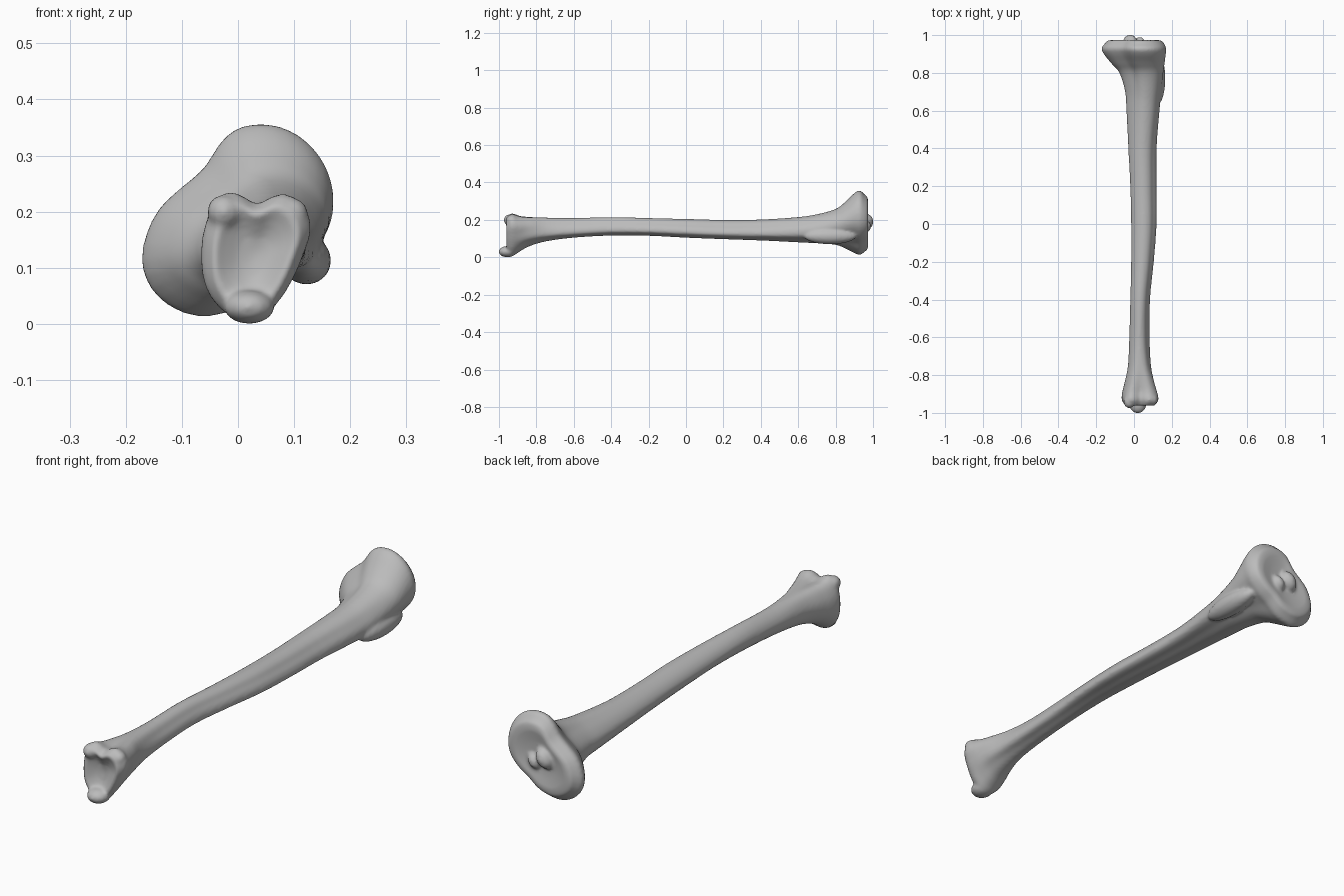
import bpy, bmesh, math
from mathutils import Matrix, Vector

cube = bpy.data.objects.get("Cube")
if cube:
    bpy.data.objects.remove(cube)

SIDES = 48

# Cross-section outlines: radius every 30 degrees, starting at +x
SHAFT = [.95, .82, .93, 1, .95, .95, 1, 1, 1, .9, .87, 1.1]
HEAD = [.97, 1.05, 1.03, .9, .63, .65, .87, 1.1, 1.07, .88, .72, .8]
ANKLE = [.84, 1.12, 1.1, .8, 1.13, 1.05, 1, 1.05, 1.06, 1, .82, .75]

# Stations along the bone: y, x min, x max, z min, z max, share of end outline
STATIONS = [
    (-.955, -.05, .115, .015, .22, 1),
    (-.93, -.065, .13, .005, .235, 1),
    (-.89, -.062, .123, .03, .222, .85),
    (-.84, -.05, .108, .058, .216, .6),
    (-.75, -.032, .09, .085, .212, .25),
    (-.6, -.025, .083, .105, .21, 0),
    (-.4, -.02, .085, .116, .215, 0),
    (-.2, -.015, .105, .115, .21, 0),
    (0, -.015, .12, .105, .205, 0),
    (.2, -.02, .12, .097, .2, 0),
    (.4, -.03, .12, .09, .202, .1),
    (.6, -.04, .135, .08, .215, .3),
    (.7, -.047, .145, .075, .23, .45),
    (.8, -.077, .155, .067, .258, .75),
    (.85, -.12, .162, .048, .295, .9),
    (.9, -.16, .168, .023, .343, 1),
    (.93, -.172, .17, .013, .357, 1),
    (.955, -.155, .16, .03, .335, 1),
]


def cubic(a, b, c, d, t):
    """Smooth curve between b and c."""
    return b + .5 * t * (c - a + t * (2*a - 5*b + 4*c - d + t * (3*(b - c) + d - a)))


def radius(outline, turn):
    """Smooth periodic lookup in an outline; turn runs from 0 to 1."""
    n = len(outline)
    i = int(turn * n)
    return cubic(*(outline[(i + k) % n] for k in (-1, 0, 1, 2)), turn * n - i)


def fit(values, low, high):
    """Stretch values so that they span low to high."""
    a, b = min(values), max(values)
    return [low + (v - a) / (b - a) * (high - low) for v in values]


def section(y, x0, x1, z0, z1, share):
    end = HEAD if y > 0 else ANKLE
    xs, zs = [], []
    for i in range(SIDES):
        turn = i / SIDES
        r = radius(SHAFT, turn) * (1 - share) + radius(end, turn) * share
        xs.append(r * math.cos(turn * math.tau))
        zs.append(r * math.sin(turn * math.tau))
    return [Vector((x, y, z)) for x, z in zip(fit(xs, x0, x1), fit(zs, z0, z1))]


def shrunk(ring, scale, push):
    """Copy of an end ring, smaller and moved along the bone."""
    mid = sum(ring, Vector()) / len(ring)
    return [mid + (p - mid) * scale + Vector((0, push, 0)) for p in ring]


def lump(bm, centre, size, tilt=0):
    """Ellipsoid that melts into the bone."""
    m = (Matrix.Translation(centre) @ Matrix.Rotation(tilt, 4, 'Y')
         @ Matrix.Diagonal((*size, 1)))
    bmesh.ops.create_uvsphere(bm, u_segments=32, v_segments=20, radius=1, matrix=m)


bm = bmesh.new()

# Subdivide the stations smoothly into rings
rings = []
last = len(STATIONS) - 1
for i in range(last):
    four = [STATIONS[min(max(i + k, 0), last)] for k in (-1, 0, 1, 2)]
    for step in range(4):
        row = [cubic(*column, step / 4) for column in zip(*four)]
        rings.append(section(*row))
rings.append(section(*STATIONS[-1]))

# Dished joint faces at both ends
ankle_end, knee_end = rings[0], rings[-1]
rings = ([shrunk(ankle_end, s, p) for s, p in ((.1, .022), (.4, .016), (.7, .002), (.9, -.009))]
         + rings
         + [shrunk(knee_end, s, p) for s, p in ((.92, .016), (.75, .019), (.45, .012), (.1, .008))])

loops = [[bm.verts.new(p) for p in ring] for ring in rings]
for a, b in zip(loops, loops[1:]):
    for i in range(SIDES):
        j = (i + 1) % SIDES
        bm.faces.new((a[i], a[j], b[j], b[i]))
bm.faces.new(loops[0])
bm.faces.new(loops[-1])
bmesh.ops.recalc_face_normals(bm, faces=bm.faces)

# Lower ankle spur
lump(bm, (.02, -.955, .03), (.045, .047, .03))
# Upper ankle lip corners
lump(bm, (-.025, -.94, .2), (.03, .035, .03))
lump(bm, (.095, -.93, .195), (.03, .03, .03))
# Twin peaks between the knee sockets
lump(bm, (-.02, .965, .19), (.032, .037, .045), .6)
lump(bm, (.03, .96, .165), (.025, .03, .035), .6)
# Side knob below the knee
lump(bm, (.122, .77, .113), (.044, .14, .043))

mesh = bpy.data.meshes.new("shin_bone")
bm.to_mesh(mesh)
bm.free()
bone = bpy.data.objects.new("shin_bone", mesh)
bpy.context.collection.objects.link(bone)

# Fuse all the parts into one smooth skin
remesh = bone.modifiers.new("fuse", 'REMESH')
remesh.mode = 'VOXEL'
remesh.voxel_size = .007
remesh.use_smooth_shade = True
soften = bone.modifiers.new("soften", 'SMOOTH')
soften.factor = .5
soften.iterations = 6

# Plain grey bone colour
grey = bpy.data.materials.new("bone grey")
grey.use_nodes = True
colour = (.5, .5, .5, 1)
grey.diffuse_color = colour
grey.node_tree.nodes["Principled BSDF"].inputs["Base Color"].default_value = colour
mesh.materials.append(grey)
for face in mesh.polygons:
    face.use_smooth = True
